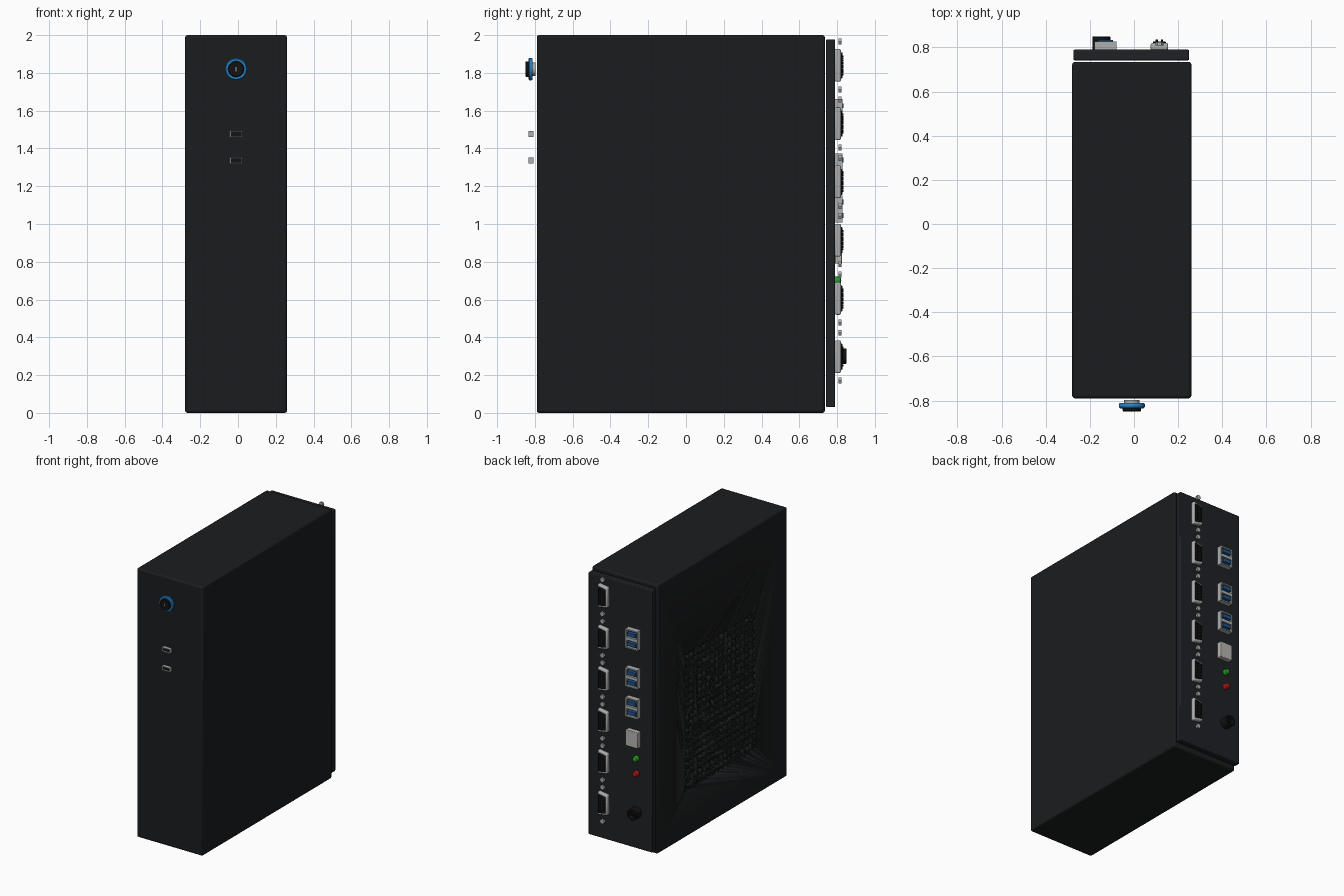
import bpy, bmesh, math
from mathutils import Matrix, Vector

if "Cube" in bpy.data.objects:
    bpy.data.objects.remove(bpy.data.objects["Cube"])


def material(name, rgb):
    m = bpy.data.materials.new(name)
    m.diffuse_color = (*rgb, 1)
    m.use_nodes = True
    m.node_tree.nodes["Principled BSDF"].inputs["Base Color"].default_value = m.diffuse_color
    return m


BLACK = material("case_black", (0.011, 0.012, 0.013))
PANEL = material("panel_black", (0.013, 0.015, 0.018))
DARK = material("plastic_black", (0.006, 0.006, 0.007))
METAL = material("metal", (0.42, 0.43, 0.43))
BEIGE = material("network_beige", (0.48, 0.46, 0.43))
BLUE = material("blue_ring", (0.02, 0.22, 0.55))
NAVY = material("usb_blue", (0.015, 0.09, 0.25))
GREEN = material("green", (0.02, 0.35, 0.02))
RED = material("red", (0.45, 0.01, 0.01))


def add_box(bm, x0, x1, y0, y1, z0, z1):
    mat = Matrix.Translation(((x0 + x1) / 2, (y0 + y1) / 2, (z0 + z1) / 2)) @ \
        Matrix.Diagonal((x1 - x0, y1 - y0, z1 - z0, 1))
    bmesh.ops.create_cube(bm, size=1, matrix=mat)


def finish(bm, name, mat, bevel=0, segments=2):
    bmesh.ops.recalc_face_normals(bm, faces=bm.faces)
    me = bpy.data.meshes.new(name)
    bm.to_mesh(me)
    bm.free()
    ob = bpy.data.objects.new(name, me)
    bpy.context.collection.objects.link(ob)
    me.materials.append(mat)
    if bevel:
        mod = ob.modifiers.new("bevel", 'BEVEL')
        mod.width, mod.segments, mod.limit_method = bevel, segments, 'ANGLE'
    bpy.ops.object.select_all(action='DESELECT')
    ob.select_set(True)
    bpy.context.view_layer.objects.active = ob
    bpy.ops.object.shade_smooth_by_angle(angle=math.radians(35))
    return ob


def boxes(name, mat, items, bevel=0):
    bm = bmesh.new()
    for b in items:
        add_box(bm, *b)
    return finish(bm, name, mat, bevel)


def lathe_y(name, mat, x, z, profile, closed=False, sides=40):
    """Revolve (radius, y) points round a y axis through x, z."""
    bm = bmesh.new()
    vs = [bm.verts.new((x + r, y, z)) for r, y in profile]
    edges = [bm.edges.new(p) for p in zip(vs, vs[1:])]
    if closed:
        edges.append(bm.edges.new((vs[-1], vs[0])))
    bmesh.ops.spin(bm, geom=vs + edges, cent=(x, 0, z), axis=(0, 1, 0),
                   angle=math.tau, steps=sides, use_duplicate=False)
    bmesh.ops.remove_doubles(bm, verts=bm.verts, dist=1e-5)
    return finish(bm, name, mat)


def prism_y(name, mat, outline, y0, y1, bevel=0):
    """Extrude an (x, z) outline along y."""
    bm = bmesh.new()
    f = bm.faces.new([bm.verts.new((x, y0, z)) for x, z in outline])
    r = bmesh.ops.extrude_face_region(bm, geom=[f])
    bmesh.ops.translate(bm, vec=(0, y1 - y0, 0),
                        verts=[v for v in r["geom"] if isinstance(v, bmesh.types.BMVert)])
    return finish(bm, name, mat, bevel)


# Case body with a field of vent holes on the left side
body = boxes("case_body", BLACK, [(-0.28, 0.26, -0.79, 0.735, 0, 2)], 0.012)
bm = bmesh.new()
rot = Matrix.Rotation(math.pi / 2, 4, 'Y')
for i in range(17):
    for j in range(21):
        pos = Vector((-0.28, -0.4 + 0.05 * i, 0.35 + 0.05 * j))
        bmesh.ops.create_cone(bm, cap_ends=True, segments=8, radius1=0.014, radius2=0.014,
                              depth=0.03, matrix=Matrix.Translation(pos) @ rot)
cutter = finish(bm, "vent_cutter", DARK)
cutter.hide_render = True
cutter.display_type = 'WIRE'
cut = body.modifiers.new("vents", 'BOOLEAN')
cut.operation, cut.solver, cut.object = 'DIFFERENCE', 'EXACT', cutter

# Rear connector panel
boxes("rear_panel", PANEL, [(-0.275, 0.25, 0.742, 0.79, 0.03, 1.978)], 0.006)

# Front power button
BX, BZ = -0.01, 1.82
lathe_y("power_ring", BLUE, BX, BZ,
        [(0.042, -0.812), (0.056, -0.812), (0.059, -0.817), (0.059, -0.829),
         (0.054, -0.835), (0.042, -0.835)], closed=True)
lathe_y("power_button", DARK, BX, BZ,
        [(0, -0.812), (0.041, -0.812), (0.041, -0.846), (0.038, -0.85), (0, -0.85)])
lathe_y("power_button_base", METAL, BX, BZ,
        [(0, -0.797), (0.036, -0.797), (0.036, -0.812), (0, -0.812)])
boxes("power_indicator", METAL, [(BX - 0.002, BX + 0.002, -0.851, -0.849, BZ - 0.012, BZ + 0.012)])

# Front USB sockets: metal shell, dark inside, tongue
for n, z in enumerate((1.476, 1.336), 1):
    x0, x1, h, t = -0.044, 0.022, 0.016, 0.006
    boxes(f"front_usb_shell_{n}", METAL, [
        (x0, x1, -0.834, -0.807, z + h - t, z + h), (x0, x1, -0.834, -0.807, z - h, z - h + t),
        (x0, x0 + t, -0.834, -0.807, z - h + t, z + h - t),
        (x1 - t, x1, -0.834, -0.807, z - h + t, z + h - t)])
    boxes(f"front_usb_core_{n}", DARK,
          [(x0 + t, x1 - t, -0.826, -0.808, z - h + t, z + h - t)])

# Rear serial ports: D-shaped shell, dark insert, pins and hex posts
SX = 0.115


def d_shape(z, w, tall, short):
    return [(SX + w, z - tall), (SX + w, z + tall), (SX - w, z + short), (SX - w, z - short)]


for n in range(6):
    z = 1.84 - 0.3085 * n
    prism_y(f"serial_shell_{n + 1}", METAL, d_shape(z, 0.04, 0.088, 0.074), 0.788, 0.82, 0.008)
    prism_y(f"serial_insert_{n + 1}", DARK, d_shape(z, 0.029, 0.07, 0.058), 0.815, 0.828, 0.004)
    bm = bmesh.new()
    for count, dx in ((5, 0.012), (4, -0.012)):
        for k in range(count):
            pz = z + (k - (count - 1) / 2) * 0.024
            bmesh.ops.create_cone(bm, cap_ends=True, segments=8, radius1=0.005, radius2=0.005,
                                  depth=0.012, matrix=Matrix.Translation((SX + dx, 0.829, pz))
                                  @ Matrix.Rotation(math.pi / 2, 4, 'X'))
    finish(bm, f"serial_pins_{n + 1}", DARK)
    for side in (-1, 1):
        pz = z + side * 0.127
        hexagon = [(SX + 0.018 * math.cos(a * math.pi / 3), pz + 0.018 * math.sin(a * math.pi / 3))
                   for a in range(6)]
        prism_y(f"serial_post_{n + 1}_{'lower' if side < 0 else 'upper'}", METAL,
                hexagon, 0.808, 0.824)

# Rear double USB sockets
UX, w, h, t = -0.13, 0.05, 0.071, 0.009
for n, z in enumerate((1.59, 1.303, 1.08), 1):
    x0, x1, y0, y1 = UX - w, UX + w, 0.788, 0.828
    shell = [(x0, x0 + t, y0, y1, z - h, z + h), (x1 - t, x1, y0, y1, z - h, z + h)]
    shell += [(x0 + t, x1 - t, y0, y1, z + c - d, z + c + d)
              for c, d in ((-h + t / 2, t / 2), (0, 0.011), (h - t / 2, t / 2))]
    boxes(f"rear_usb_shell_{n}", METAL, shell)
    boxes(f"rear_usb_inside_{n}", DARK, [(x0 + t, x1 - t, y0, 0.808, z - h + t, z + h - t)])
    boxes(f"rear_usb_tongues_{n}", NAVY,
          [(x0 + 0.016, x1 - 0.016, 0.806, 0.833, z + c - 0.013, z + c + 0.013)
           for c in (-0.036, 0.036)])

# Network socket block
boxes("network_socket", BEIGE, [(UX - 0.05, UX + 0.05, 0.788, 0.826, 0.79, 0.91)], 0.004)

# Status lights
for name, mat, z in (("green_light", GREEN, 0.70), ("red_light", RED, 0.588)):
    lathe_y(name, mat, -0.148, z, [(0, 0.788), (0.021, 0.788), (0.021, 0.81),
                                   (0.018, 0.817), (0.010, 0.821), (0, 0.822)], sides=24)

# Power jack: hollow barrel with centre pin
lathe_y("power_jack", DARK, -0.148, 0.30,
        [(0, 0.788), (0.041, 0.788), (0.041, 0.847), (0.038, 0.85), (0.028, 0.85),
         (0.028, 0.815), (0.008, 0.815), (0.008, 0.845), (0, 0.845)])
